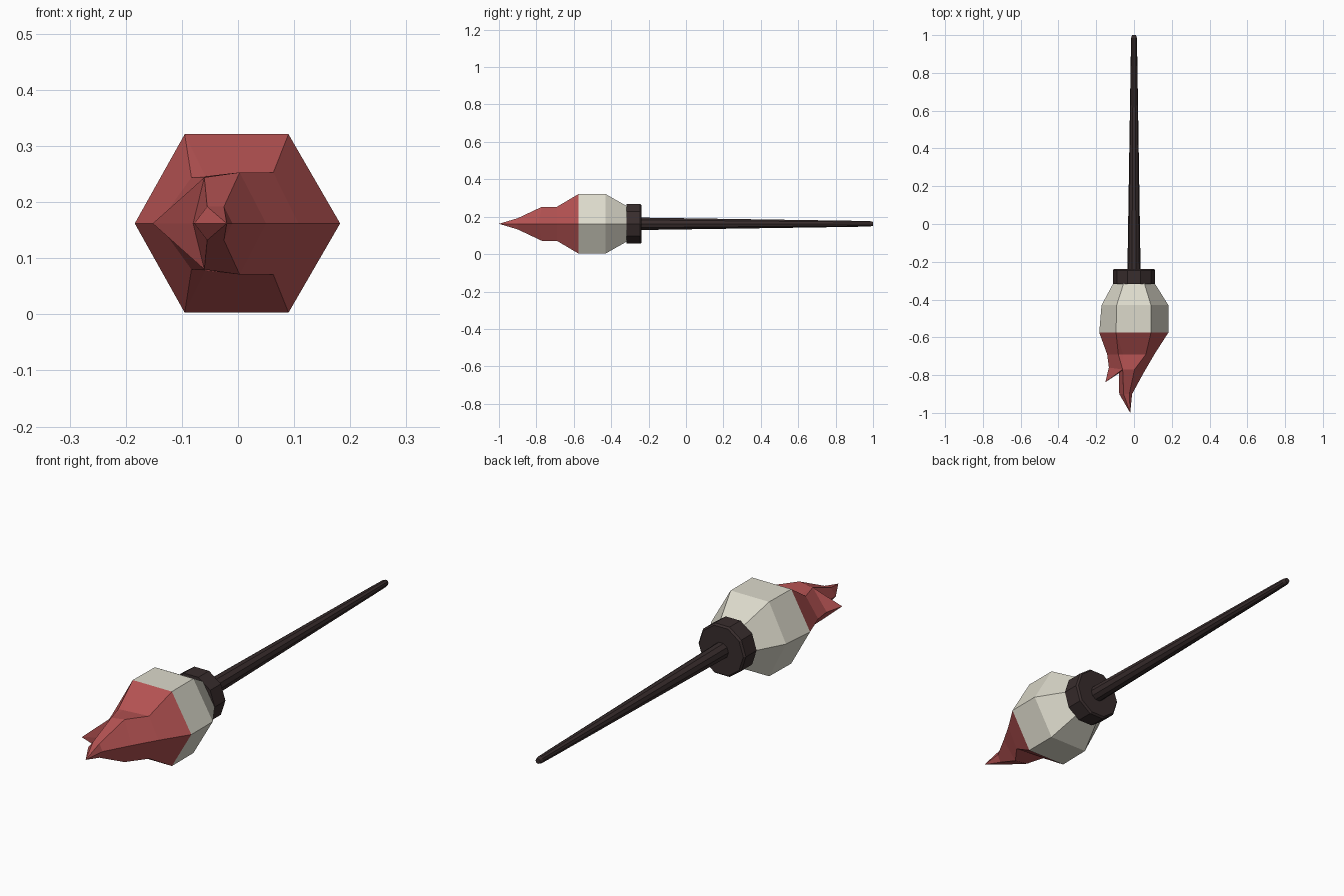
import bpy, bmesh, math

if "Cube" in bpy.data.objects:
    bpy.data.objects.remove(bpy.data.objects["Cube"])

ZC = 0.162  # height of the brush axis


def material(name, rgb):
    m = bpy.data.materials.new(name)
    m.diffuse_color = (*rgb, 1)
    m.use_nodes = True
    m.node_tree.nodes["Principled BSDF"].inputs["Base Color"].default_value = m.diffuse_color
    return m


DARK = material("dark_wood", (0.04, 0.026, 0.026))
CREAM = material("cream_bristle", (0.72, 0.70, 0.60))
RED = material("red_paint", (0.46, 0.085, 0.085))


def make_object(name, bm, mat):
    bmesh.ops.recalc_face_normals(bm, faces=bm.faces)
    me = bpy.data.meshes.new(name)
    bm.to_mesh(me)
    bm.free()
    me.materials.append(mat)
    ob = bpy.data.objects.new(name, me)
    ob.location.z = ZC
    bpy.context.collection.objects.link(ob)
    return ob


def lathe_y(name, profile, sides, mat):
    """Closed faceted solid along y from (y, radius) pairs."""
    bm = bmesh.new()
    rings = []
    for y, r in profile:
        rings.append([bm.verts.new((r * math.cos(math.tau * i / sides), y,
                                    r * math.sin(math.tau * i / sides))) for i in range(sides)])
    for a, b in zip(rings, rings[1:]):
        for i in range(sides):
            j = (i + 1) % sides
            bm.faces.new((a[i], a[j], b[j], b[i]))
    bm.faces.new(rings[0])
    bm.faces.new(rings[-1])
    return make_object(name, bm, mat)


def mirrored_half(name, points, faces, mat):
    """Upper half from named points (x, y, z above axis), mirrored below."""
    bm = bmesh.new()
    v = {k: bm.verts.new(p) for k, p in points.items()}
    for f in faces:
        bm.faces.new([v[k] for k in f.split()])
    geom = bm.verts[:] + bm.edges[:] + bm.faces[:]
    dup = bmesh.ops.duplicate(bm, geom=geom)["geom"]
    for e in dup:
        if isinstance(e, bmesh.types.BMVert):
            e.co.z *= -1
    bmesh.ops.remove_doubles(bm, verts=bm.verts, dist=1e-5)
    return make_object(name, bm, mat)


# handle and collar
lathe_y("handle", [(-0.25, 0.035), (0.90, 0.017), (0.985, 0.015), (1.0, 0.011)], 10, DARK)
lathe_y("collar", [(-0.317, 0.112), (-0.245, 0.112), (-0.237, 0.105)], 10, DARK)

# cream hexagonal bristle body
mirrored_half("bristle_body", {
    "al": (-0.11, -0.315, 0), "atl": (-0.055, -0.315, 0.094),
    "atr": (0.055, -0.315, 0.094), "ar": (0.11, -0.315, 0),
    "bl": (-0.172, -0.43, 0), "btl": (-0.092, -0.43, 0.159),
    "btr": (0.09, -0.43, 0.159), "br": (0.182, -0.43, 0),
    "cl": (-0.184, -0.575, 0), "ctl": (-0.095, -0.575, 0.159),
    "ctr": (0.09, -0.575, 0.159), "cr": (0.182, -0.575, 0),
}, ["al atl btl bl", "atl atr btr btl", "atr ar br btr",
    "bl btl ctl cl", "btl btr ctr ctl", "btr br cr ctr"], CREAM)

# red painted tip: main point plus a small side point
mirrored_half("bristle_tip", {
    "cl": (-0.184, -0.575, 0), "ctl": (-0.095, -0.575, 0.159),
    "ctr": (0.09, -0.575, 0.159), "cr": (0.182, -0.575, 0),
    "dl": (-0.142, -0.69, 0), "dtl": (-0.083, -0.69, 0.082),
    "dt": (-0.058, -0.69, 0.084),
    "dtr": (0.063, -0.69, 0.091), "dr": (0.108, -0.69, 0),
    "el": (-0.133, -0.76, 0), "etl": (-0.06, -0.77, 0.082),
    "etr": (0.003, -0.77, 0.091), "er": (0.05, -0.79, 0),
    "notch": (-0.08, -0.79, 0), "side": (-0.152, -0.838, 0),
    "fl": (-0.078, -0.90, 0), "ftl": (-0.055, -0.90, 0.03),
    "ftr": (-0.025, -0.90, 0.03), "fr": (-0.01, -0.90, 0),
    "tip": (-0.02, -1.0, 0),
}, ["cl ctl dtl dl", "ctl dt dtl", "ctl ctr dtr dt", "ctr cr dr dtr",
    "dl dtl etl el", "dtl dt etl", "dt dtr etr etl", "dtr dr er etr",
    "el etl side", "side etl notch",
    "notch etl ftl fl", "etl etr ftr ftl", "etr er fr ftr",
    "fl ftl tip", "ftl ftr tip", "ftr fr tip"], RED)
